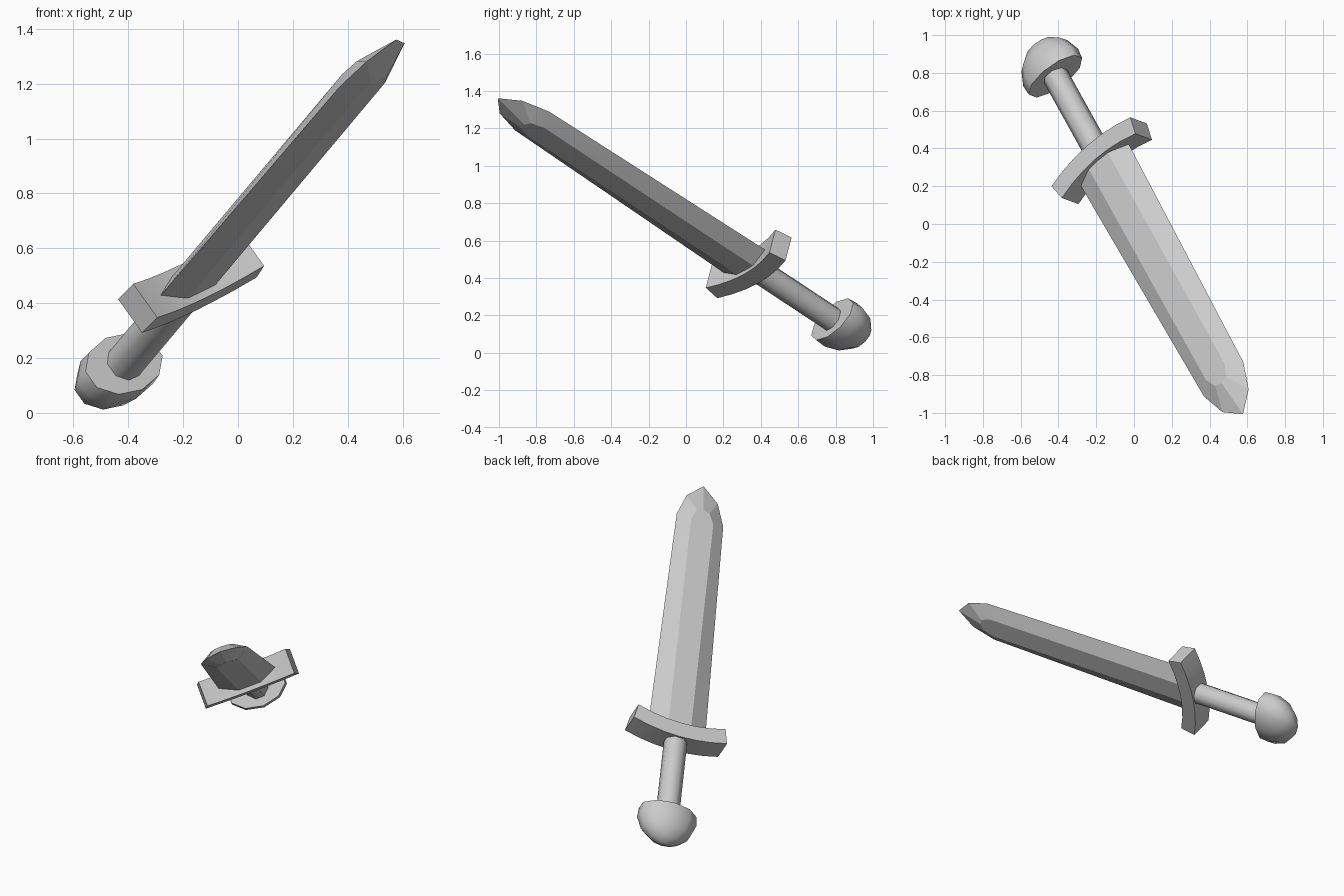
import bpy, bmesh, math
from mathutils import Vector, Matrix

if "Cube" in bpy.data.objects:
    bpy.data.objects.remove(bpy.data.objects["Cube"])

# Sword frame: local x = along guard, y = flat of blade, z = toward the tip
axis = Vector((0.42, -0.757, 0.50)).normalized()
side = Vector((0.704, 0.624, 0.338))
side = (side - axis * side.dot(axis)).normalized()
flat = axis.cross(side)
FRAME = Matrix.Translation((-0.164, 0.329, 0.4785)) @ Matrix((side, flat, axis)).transposed().to_4x4()

grey = bpy.data.materials.new("plain grey")
grey.diffuse_color = (0.6, 0.6, 0.6, 1)
grey.use_nodes = True
grey.node_tree.nodes["Principled BSDF"].inputs["Base Color"].default_value = grey.diffuse_color


def finish(name, bm, angle):
    bmesh.ops.recalc_face_normals(bm, faces=bm.faces)
    bm.transform(FRAME)
    mesh = bpy.data.meshes.new(name)
    bm.to_mesh(mesh)
    bm.free()
    mesh.materials.append(grey)
    obj = bpy.data.objects.new(name, mesh)
    bpy.context.collection.objects.link(obj)
    bpy.ops.object.select_all(action='DESELECT')
    obj.select_set(True)
    bpy.context.view_layer.objects.active = obj
    bpy.ops.object.shade_smooth_by_angle(angle=math.radians(angle))


def loft(name, rings, angle):
    """Skin a list of equal-length closed rings and cap both ends."""
    bm = bmesh.new()
    loops = [[bm.verts.new(p) for p in ring] for ring in rings]
    n = len(loops[0])
    for a, b in zip(loops, loops[1:]):
        for i in range(n):
            bm.faces.new((a[i], a[(i + 1) % n], b[(i + 1) % n], b[i]))
    bm.faces.new(loops[0])
    bm.faces.new(loops[-1])
    finish(name, bm, angle)


def ellipse(rx, ry, z, n):
    return [(rx * math.cos(2 * math.pi * (i + .5) / n),
             ry * math.sin(2 * math.pi * (i + .5) / n), z) for i in range(n)]


# Blade: flat centre panels, bevelled to a sharp pointed outline
edge = [(0.18, -0.02), (0.147, 1.52), (0.098, 1.67), (0, 1.764)]
ridge = [(0.071, -0.02), (0.07, 1.48), (0.04, 1.55), (0, 1.56)]


def outline(points, y):
    right = [(s, y, a) for s, a in points]
    return right + [(-s, y, a) for s, a in reversed(points[:-1])]


loft("blade", [outline(ridge, 0.05), outline(edge, 0), outline(ridge, -0.05)], 15)

# Guard: rectangular bar bowed so its ends lean toward the tip
SEG, HALF, BOW = 6, 0.285, 0.045
rings = []
for i in range(SEG + 1):
    t = 2 * i / SEG - 1
    mid = Vector((HALF * t, 0, BOW * (t * t - 1)))
    lean = Vector((-0.2 * t, 0, 1)) * 0.049
    rings.append([mid + lean * f + Vector((0, 0.077 * y, 0))
                  for f, y in ((1, 1), (1, -1), (-1, -1), (-1, 1))])
loft("guard", rings, 30)

# Grip: plain round handle
loft("grip", [ellipse(0.07, 0.07, a, 8) for a in (-0.66, -0.05)], 50)

# Pommel: flattened dome with a flat face toward the grip
profile = [(1.0, -0.598), (1.03, -0.66), (0.86, -0.74), (0.5, -0.80), (0.1, -0.825)]
loft("pommel", [ellipse(0.178 * r, 0.118 * r, a, 10) for r, a in profile], 50)
